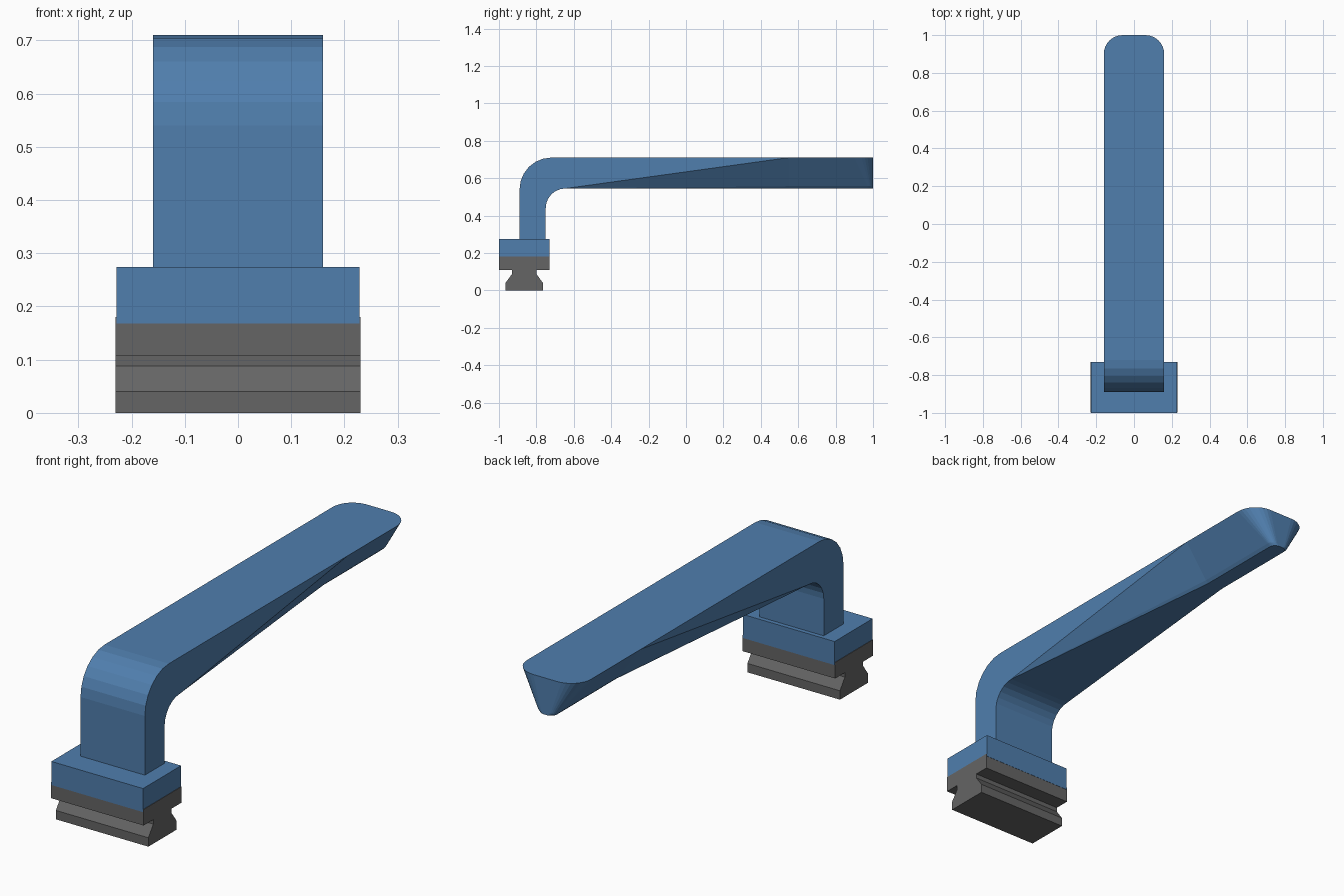
import bpy, bmesh
from math import sin, cos, radians

if "Cube" in bpy.data.objects:
    bpy.data.objects.remove(bpy.data.objects["Cube"])


def material(name, color):
    m = bpy.data.materials.new(name)
    m.diffuse_color = color
    m.use_nodes = True
    m.node_tree.nodes["Principled BSDF"].inputs["Base Color"].default_value = m.diffuse_color
    return m


BLUE = material("blue_plastic", (0.08, 0.21, 0.42, 1))
GREY = material("dark_grey", (0.13, 0.13, 0.13, 1))


def finish(name, bm, mat):
    bmesh.ops.remove_doubles(bm, verts=bm.verts, dist=1e-5)
    bmesh.ops.recalc_face_normals(bm, faces=bm.faces)
    mesh = bpy.data.meshes.new(name)
    bm.to_mesh(mesh)
    bm.free()
    mesh.materials.append(mat)
    bpy.context.collection.objects.link(bpy.data.objects.new(name, mesh))


def extrude_x(name, profile, half, mat):
    """Extrude a (y, z) profile from -half to +half along x."""
    bm = bmesh.new()
    face = bm.faces.new([bm.verts.new((-half, y, z)) for y, z in profile])
    out = bmesh.ops.extrude_face_region(bm, geom=[face])
    moved = [v for v in out["geom"] if isinstance(v, bmesh.types.BMVert)]
    bmesh.ops.translate(bm, verts=moved, vec=(2 * half, 0, 0))
    finish(name, bm, mat)


# Grey dovetail rail, symmetric about its own middle
MID = -0.865
half_rail = [(0.10, 0), (0.10, 0.04), (0.065, 0.088), (0.065, 0.108),
             (0.134, 0.108), (0.134, 0.18)]
rail = [(MID + d, z) for d, z in half_rail] + [(MID - d, z) for d, z in reversed(half_rail)]
extrude_x("dovetail_rail", rail, 0.23, GREY)

# Blue block on top of the rail
extrude_x("mount_block", [(-1, 0.168), (-0.73, 0.168), (-0.73, 0.274), (-1, 0.274)], 0.228, BLUE)

# Lever arm: rings of outer edge and inner edge, with a small chamfer c on the inner edge
W, TOP, BOT = 0.16, 0.71, 0.545
rings = []


def ring(xo, yo, zo, xi, yi, zi, c=0.0):
    side = [(xo, yo, zo), (xi, yi, zi + c), (xi - c, yi, zi)]
    rings.append(side + [(-x, y, z) for x, y, z in reversed(side)])


# Upright stem and bend
ring(W, -0.89, 0.26, W, -0.75, 0.26)
for k in range(7):
    a = radians(15 * k)
    ring(W, -0.72 - 0.17 * cos(a), 0.54 + 0.17 * sin(a),
         W, -0.645 - 0.105 * cos(a), 0.44 + 0.105 * sin(a))
# Underside narrows to a keel, then rounded tip
KEEL, C = 0.05, 0.012
ring(W, 0.55, TOP, KEEL, 0.55, BOT, C)
for k in range(9):
    a = radians(90 * k / 8)
    ring(0.06 + 0.1 * cos(a), 0.9 + 0.1 * sin(a), TOP,
         KEEL - 0.03 + 0.03 * cos(a), 0.97 + 0.03 * sin(a), BOT, C)

bm = bmesh.new()
loops = [[bm.verts.new(p) for p in r] for r in rings]
bm.faces.new(loops[0])
bm.faces.new(loops[-1])
for a, b in zip(loops, loops[1:]):
    for i in range(6):
        j = (i + 1) % 6
        if i == 0:      # side faces split from inner edge to outer edge
            bm.faces.new((a[0], a[1], b[0]))
            bm.faces.new((a[1], b[1], b[0]))
        elif i == 4:
            bm.faces.new((a[4], a[5], b[5]))
            bm.faces.new((a[4], b[5], b[4]))
        else:
            bm.faces.new((a[i], a[j], b[j], b[i]))
finish("lever_arm", bm, BLUE)
